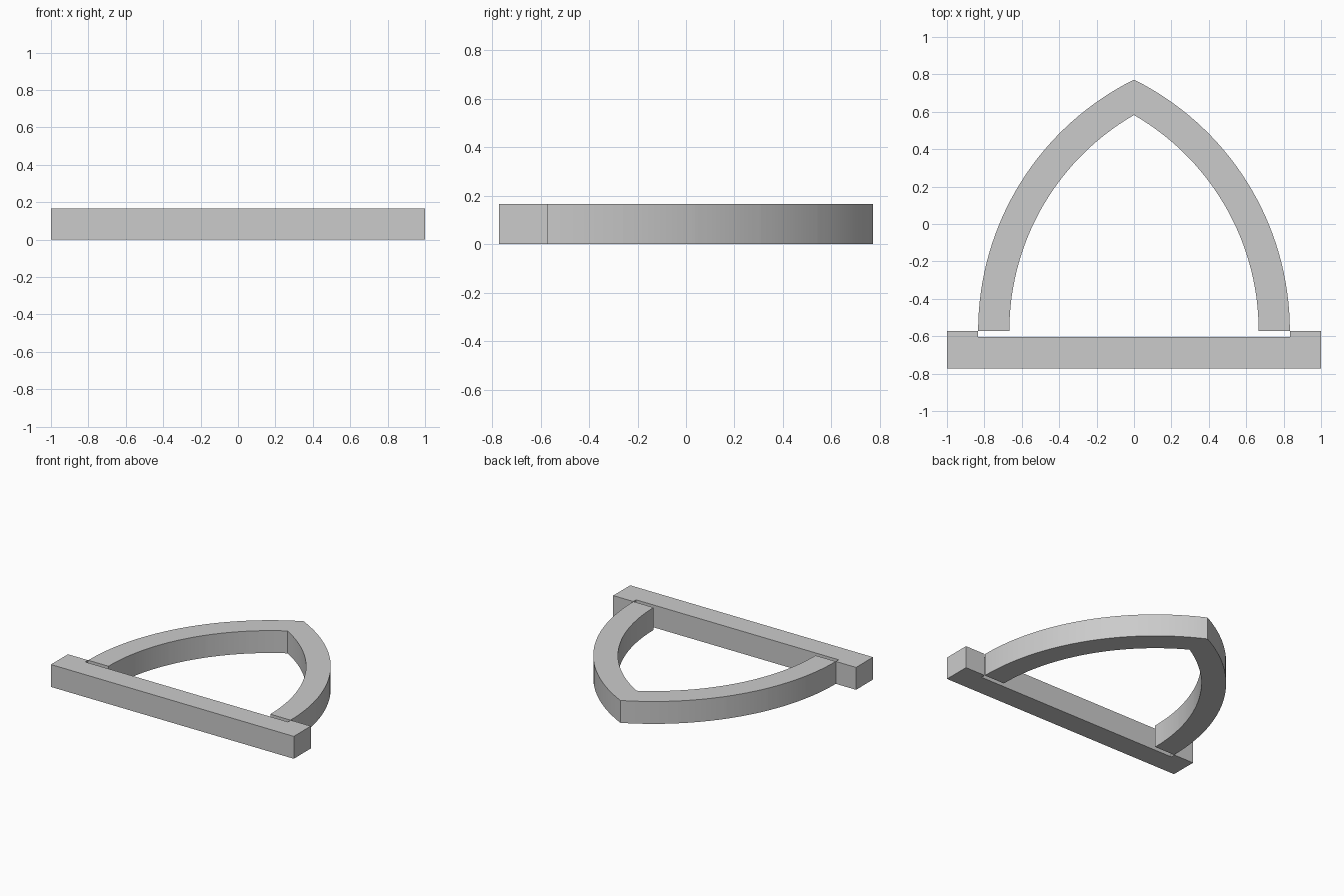
import bpy, bmesh
from math import radians, cos, sin, acos

cube = bpy.data.objects.get("Cube")
if cube:
    bpy.data.objects.remove(cube, do_unlink=True)

THICK = 1 / 6             # depth of the stonework
R_OUT, R_IN = 1.5, 4 / 3  # radii of each arch side
CX = -2 / 3               # centre of the right-hand arc
BASE = -0.572             # springing line
STEPS = 6

stone = bpy.data.materials.new("light grey stone")
stone.use_nodes = True
colour = (0.6, 0.6, 0.6, 1)
stone.diffuse_color = colour
stone.node_tree.nodes["Principled BSDF"].inputs["Base Color"].default_value = colour


def slab(name, outline):
    """Extrude a counter-clockwise plan outline up to the stone thickness."""
    bm = bmesh.new()
    face = bm.faces.new([bm.verts.new((x, y, 0)) for x, y in outline])
    top = bmesh.ops.extrude_face_region(bm, geom=[face])["geom"]
    bmesh.ops.translate(bm, vec=(0, 0, THICK),
                        verts=[v for v in top if isinstance(v, bmesh.types.BMVert)])
    bmesh.ops.recalc_face_normals(bm, faces=bm.faces)
    mesh = bpy.data.meshes.new(name)
    bm.to_mesh(mesh)
    bm.free()
    mesh.materials.append(stone)
    obj = bpy.data.objects.new(name, mesh)
    bpy.context.collection.objects.link(obj)
    bpy.ops.object.select_all(action='DESELECT')
    obj.select_set(True)
    bpy.context.view_layer.objects.active = obj
    bpy.ops.object.shade_smooth_by_angle(angle=radians(30))
    return obj


def arc(radius, a0, a1):
    angles = [a0 + (a1 - a0) * i / STEPS for i in range(STEPS + 1)]
    return [(CX + radius * cos(a), BASE + radius * sin(a)) for a in angles]


def mirrored(points):
    return [(-x, y) for x, y in reversed(points)]


# Wedge stones on both sides of the arch
for i in range(5):
    a0, a1 = radians(12 * i), radians(12 * (i + 1))
    outline = arc(R_OUT, a0, a1) + arc(R_IN, a1, a0)
    slab(f"left_arch_stone_{i + 1}", outline)
    slab(f"right_arch_stone_{i + 1}", mirrored(outline))

# Pointed keystone
side = arc(R_OUT, radians(60), acos(-CX / R_OUT))
tip = (0, BASE + R_IN * sin(radians(60)))
slab("keystone", [tip] + side + mirrored(side)[1:])

# Sill with a shallow recess between its two raised ends
half = [(1, BASE - 0.2), (1, BASE), (0.835, BASE), (0.835, BASE - 0.033)]
slab("sill", half + mirrored(half))
